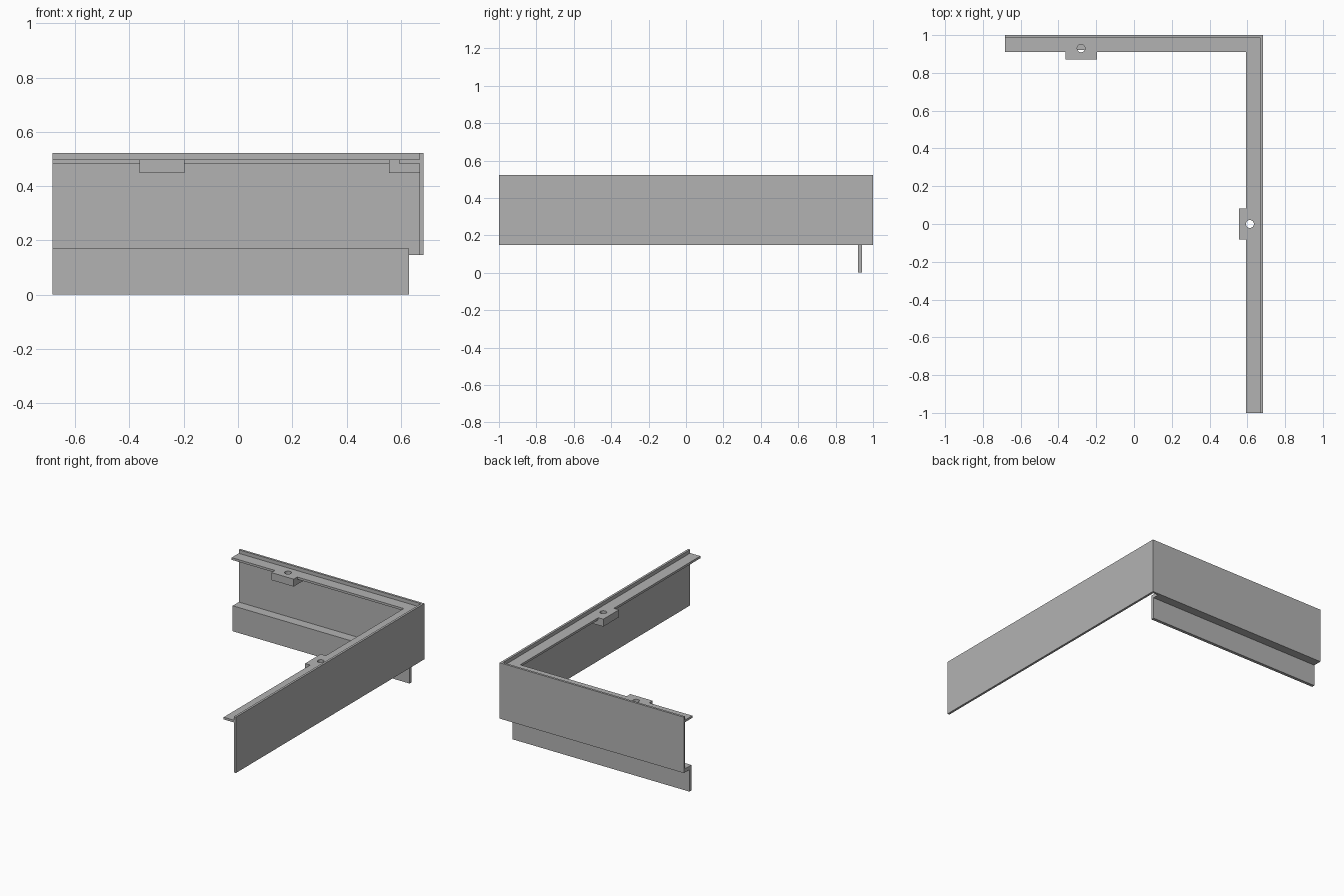
import bpy
import bmesh
from mathutils import Matrix, Vector

cube = bpy.data.objects.get("Cube")
if cube:
    bpy.data.objects.remove(cube, do_unlink=True)

grey = bpy.data.materials.new("plain grey")
grey.use_nodes = True
grey.diffuse_color = (0.45, 0.45, 0.45, 1)
grey.node_tree.nodes["Principled BSDF"].inputs["Base Color"].default_value = grey.diffuse_color

# Overall extents and panel heights
X, Y = 0.684, 1.0
WALL = 0.015
BASE, TOP = 0.147, 0.522
LEDGE_LOW, LEDGE_TOP, TAB_LOW = 0.483, 0.498, 0.448


def finish(name, bm):
    bmesh.ops.recalc_face_normals(bm, faces=bm.faces[:])
    mesh = bpy.data.meshes.new(name)
    bm.to_mesh(mesh)
    bm.free()
    mesh.materials.append(grey)
    obj = bpy.data.objects.new(name, mesh)
    bpy.context.collection.objects.link(obj)
    return obj


def prism(name, outline, direction):
    """Extrude a flat outline of 3D points along a direction."""
    bm = bmesh.new()
    face = bm.faces.new([bm.verts.new(p) for p in outline])
    extruded = bmesh.ops.extrude_face_region(bm, geom=[face])
    verts = [v for v in extruded["geom"] if isinstance(v, bmesh.types.BMVert)]
    bmesh.ops.translate(bm, verts=verts, vec=Vector(direction))
    return finish(name, bm)


def corner_strip(name, outer, inner, low, high):
    """L-shaped strip following the back and the left side, inset from the outside."""
    xo, yo, xi, yi = X - outer, Y - outer, X - inner, Y - inner
    outline = [(-X, yi), (xi, yi), (xi, -Y), (xo, -Y), (xo, yo), (-X, yo)]
    return prism(name, [(x, y, low) for x, y in outline], (0, 0, high - low))


def box(name, x0, x1, y0, y1, z0, z1):
    outline = [(x0, y0, z0), (x1, y0, z0), (x1, y1, z0), (x0, y1, z0)]
    return prism(name, outline, (0, 0, z1 - z0))


def combine(target, tool, operation):
    mod = target.modifiers.new(operation.lower(), "BOOLEAN")
    mod.operation = operation
    mod.solver = "EXACT"
    mod.object = tool
    bpy.context.view_layer.objects.active = target
    bpy.ops.object.modifier_apply(modifier=mod.name)
    bpy.data.objects.remove(tool, do_unlink=True)


# Upright walls meeting at the back corner
corner_strip("corner_wall", 0, WALL, BASE, TOP)

# Ledge inside the walls, with one drilled mounting tab on each arm
ledge = corner_strip("ledge", WALL, 0.09, LEDGE_LOW, LEDGE_TOP)
inset, half = 0.128, 0.083
tab_x = -0.28
tabs = [
    box("back_tab", tab_x - half, tab_x + half, Y - inset, Y - WALL, TAB_LOW, LEDGE_TOP),
    box("left_tab", X - inset, X - WALL, -half, half, TAB_LOW, LEDGE_TOP),
]
for tab in tabs:
    combine(ledge, tab, "UNION")

for x, y in ((tab_x, Y - 0.07), (X - 0.07, 0)):
    bm = bmesh.new()
    bmesh.ops.create_cone(bm, cap_ends=True, segments=32, radius1=0.021, radius2=0.021,
                          depth=0.2, matrix=Matrix.Translation((x, y, LEDGE_LOW)))
    drill = finish("hole_cutter", bm)
    drill.hide_render = True
    combine(ledge, drill, "DIFFERENCE")

# Merge the coplanar faces left by the union
bm = bmesh.new()
bm.from_mesh(ledge.data)
bmesh.ops.dissolve_limit(bm, angle_limit=0.01, verts=bm.verts[:], edges=bm.edges[:])
bm.to_mesh(ledge.data)
bm.free()

# Lower skirt hanging from a narrow shelf on the back wall
front, rear, shelf_top = 0.92, 0.941, 0.171
profile = [(front, 0), (rear, 0), (rear, BASE), (Y - WALL, BASE),
           (Y - WALL, shelf_top), (front, shelf_top)]
prism("back_skirt", [(-X, y, z) for y, z in profile], (X + 0.63, 0, 0))
